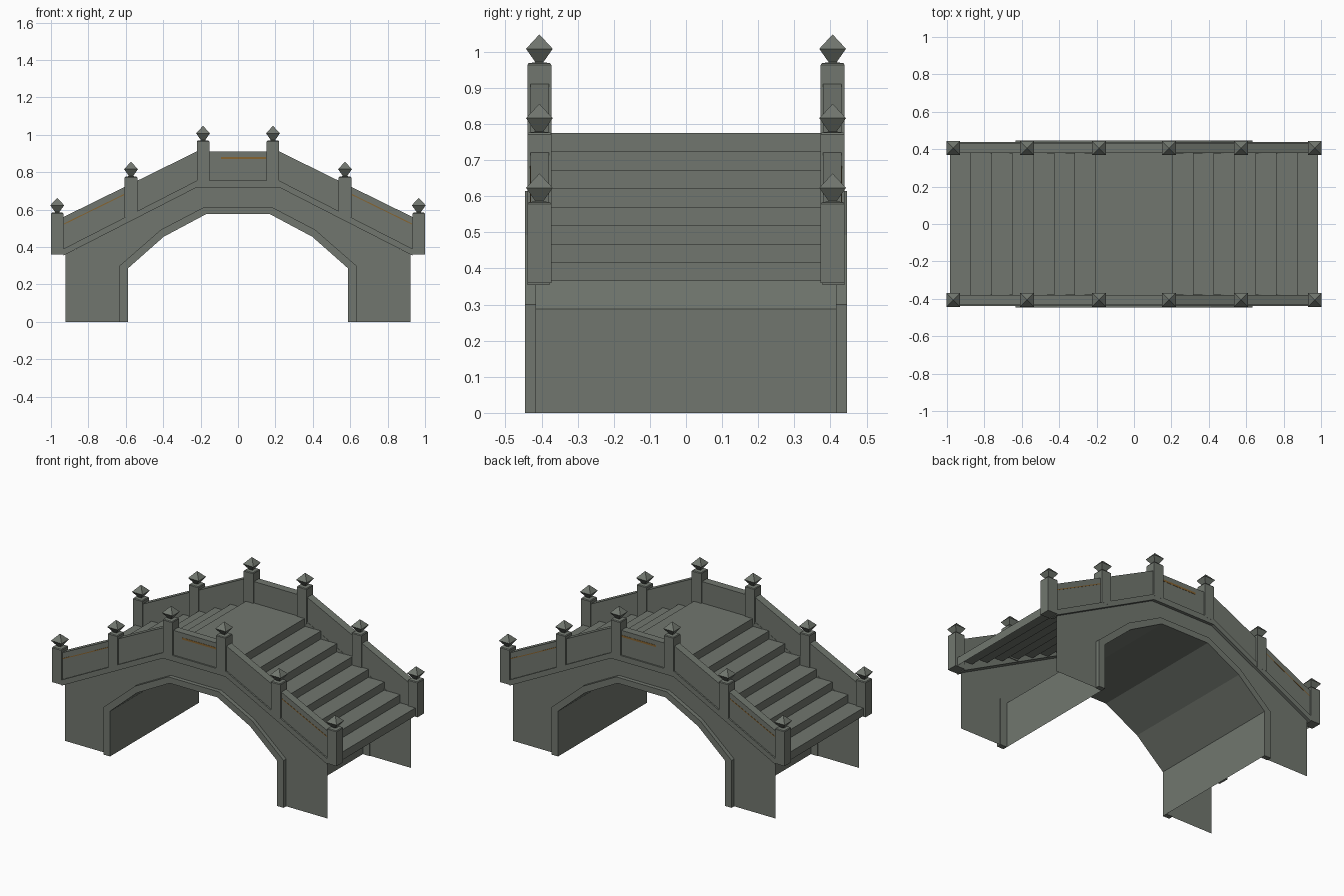
import bpy, bmesh

if "Cube" in bpy.data.objects:
    bpy.data.objects.remove(bpy.data.objects["Cube"])


def material(name, rgb):
    m = bpy.data.materials.new(name)
    m.diffuse_color = (*rgb, 1)
    m.use_nodes = True
    m.node_tree.nodes["Principled BSDF"].inputs["Base Color"].default_value = m.diffuse_color
    return m


STONE = material("grey green stone", (0.165, 0.183, 0.158))
BRONZE = material("dull bronze", (0.24, 0.125, 0.03))


def finish(name, bm, mat):
    if any(len(e.link_faces) == 2 for e in bm.edges):
        bmesh.ops.recalc_face_normals(bm, faces=bm.faces[:])
    me = bpy.data.meshes.new(name)
    bm.to_mesh(me)
    bm.free()
    me.materials.append(mat)
    ob = bpy.data.objects.new(name, me)
    bpy.context.collection.objects.link(ob)
    return ob


def sheet(name, path, y0, y1):
    """Thin surface: an xz path swept along y."""
    bm = bmesh.new()
    a = [bm.verts.new((x, y0, z)) for x, z in path]
    b = [bm.verts.new((x, y1, z)) for x, z in path]
    for i in range(len(path) - 1):
        bm.faces.new((a[i], a[i + 1], b[i + 1], b[i]))
    return finish(name, bm, STONE)


def band(name, low, high, y0, y1, mat=STONE):
    """Solid strip between two xz paths, from y0 to y1."""
    bm = bmesh.new()
    rows = [[bm.verts.new((x, y, z)) for x, z in p]
            for p, y in ((low, y0), (high, y0), (high, y1), (low, y1))]
    for r in range(4):
        p, q = rows[r], rows[(r + 1) % 4]
        for i in range(len(p) - 1):
            bm.faces.new((p[i], p[i + 1], q[i + 1], q[i]))
    for i in (0, -1):
        bm.faces.new([r[i] for r in rows])
    return finish(name, bm, mat)


def post(name, x, y, bottom, top):
    """Square post with a double pyramid finial."""
    bm = bmesh.new()
    rings = []
    for h, z in ((.0335, bottom), (.0335, top - .005), (.030, top),
                 (.011, top + .003), (.037, top + .04)):
        rings.append([bm.verts.new((x + sx * h, y + sy * h, z))
                      for sx, sy in ((-1, -1), (1, -1), (1, 1), (-1, 1))])
    tip = bm.verts.new((x, y, top + .08))
    bm.faces.new(rings[0])
    for i in range(4):
        j = (i + 1) % 4
        for p, q in zip(rings, rings[1:]):
            bm.faces.new((p[i], p[j], q[j], q[i]))
        bm.faces.new((rings[-1][i], rings[-1][j], tip))
    return finish(name, bm, STONE)


def both(half):
    """Mirror a right-half path (outer end first) into a full path."""
    return [(-x, z) for x, z in half] + half[::-1]


def raised(path, dz):
    return [(x, z + dz) for x, z in path]


arch_in = both([(.587, 0), (.587, .287), (.397, .455), (.168, .577)])
arch_out = both([(.633, 0), (.633, .30), (.412, .493), (.178, .615)])
ledge_top = both([(.934, .39), (.22, .755)])
ledge_low = raised(ledge_top, -.036)
rail_top = both([(.934, .56), (.22, .911)])

# Arch barrel
sheet("arch_barrel", arch_in, -.42, .42)

# Stairs and deck as one stepped surface
half = [(.985, .365)]
for i in range(8):
    z = .416 + i * .0513
    x = .985 - i * .1113
    half += [(x, z)] + ([(x - .1113, z)] if i < 7 else [])
sheet("stairs_and_deck", both(half), -.385, .385)

for s, side in ((-1, "front"), (1, "back")):
    # Side wall with the arch opening
    bm = bmesh.new()
    top = both([(.922, .36), (.22, .72)])
    outline = [(-.922, 0)] + top + [(.922, 0)] + arch_in[::-1]
    bm.faces.new([bm.verts.new((x, s * .42, z)) for x, z in outline])
    finish(side + "_wall", bm, STONE)

    # Arch ring, ledge and parapet
    band(side + "_arch_ring", arch_in, arch_out, s * .415, s * .446)
    band(side + "_ledge", ledge_low, ledge_top, s * .378, s * .439)
    band(side + "_parapet", ledge_top, rail_top, s * .38, s * .430)

    # Thin bronze inlay lines on the outer face
    mid = [(-.09, .870), (.15, .870)]
    band(side + "_inlay_middle", mid, raised(mid, .012), s * .425, s * .4315, BRONZE)
    for d, part in ((-1, "left"), (1, "right")):
        line = [(d * .93, .520), (d * .61, .677)]
        band(f"{side}_inlay_{part}", line, raised(line, .006),
             s * .425, s * .4315, BRONZE)

    # Posts
    for d, part in ((-1, "left"), (1, "right")):
        for label, x, bottom, height in (("end", .9665, .36, .583),
                                         ("middle", .572, .56, .776),
                                         ("top", .187, .745, .968)):
            post(f"{side}_{part}_{label}_post", d * x, s * .406, bottom, height)
